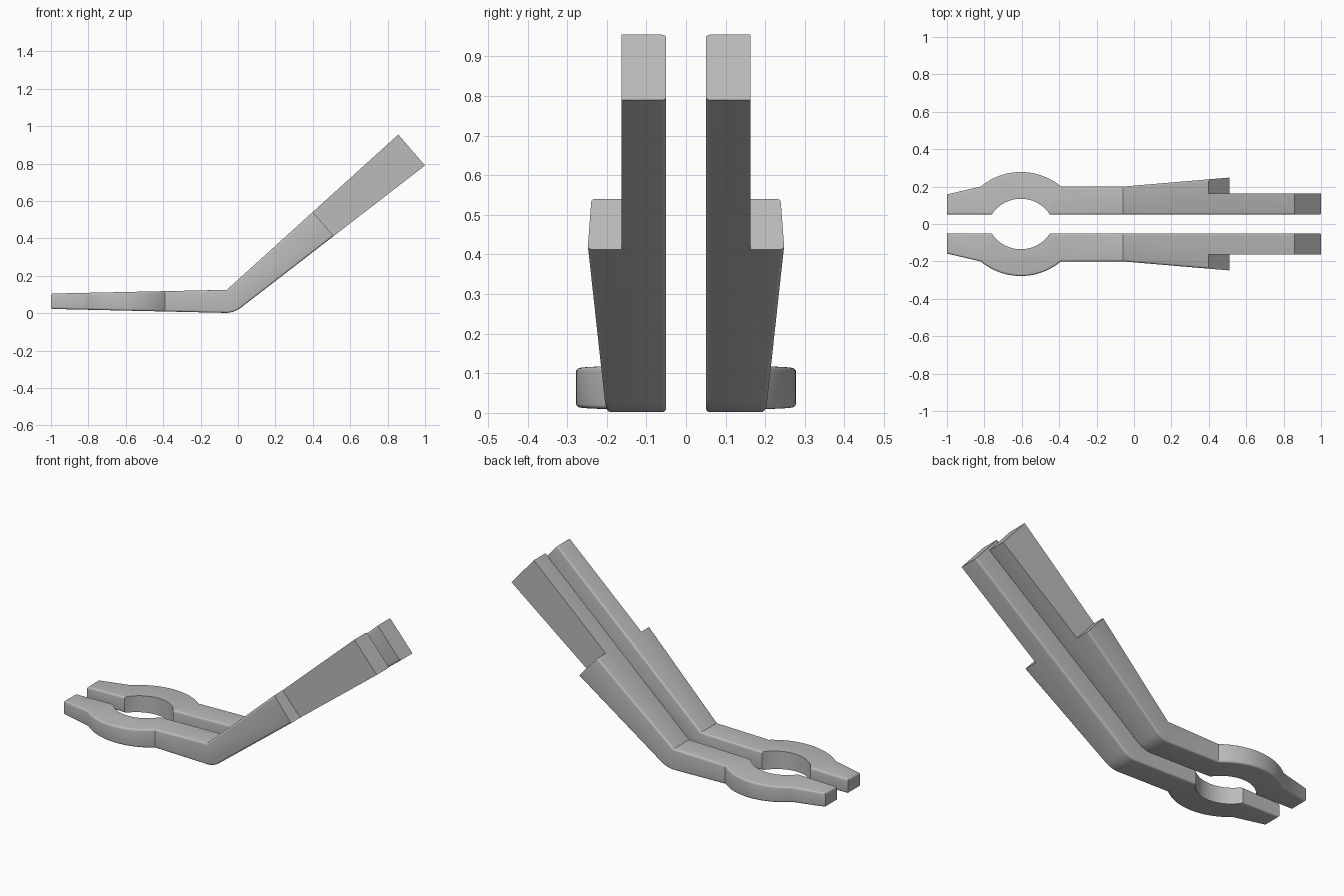
import bpy, bmesh, math
from mathutils import Vector

cube = bpy.data.objects.get("Cube")
if cube:
    bpy.data.objects.remove(cube, do_unlink=True)

grey = bpy.data.materials.new("matte grey")
grey.use_nodes = True
grey.diffuse_color = (0.5, 0.5, 0.5, 1)
grey.node_tree.nodes["Principled BSDF"].inputs["Base Color"].default_value = (0.5, 0.5, 0.5, 1)

INNER, NECK, TAIL = 0.05, 0.2, 0.163      # side distances from the centre plane
HOLE_X, HOLE_Y, HOLE_R = -0.605, -0.05, 0.185


def prism(name, outline, place, direction):
    """Solid made by sweeping a flat outline along a direction."""
    bm = bmesh.new()
    face = bm.faces.new([bm.verts.new(place(a, b)) for a, b in outline])
    moved = bmesh.ops.extrude_face_region(bm, geom=[face])["geom"]
    bmesh.ops.translate(bm, vec=Vector(direction),
                        verts=[v for v in moved if isinstance(v, bmesh.types.BMVert)])
    bmesh.ops.recalc_face_normals(bm, faces=bm.faces)
    mesh = bpy.data.meshes.new(name)
    bm.to_mesh(mesh)
    bm.free()
    obj = bpy.data.objects.new(name, mesh)
    bpy.context.collection.objects.link(obj)
    return obj


def arc(cx, cy, r, y_end, steps=28):
    """Arc from left to right over the top, ending at height y_end."""
    start = math.asin((y_end - cy) / r)
    return [(cx + r * math.cos(t), cy + r * math.sin(t))
            for t in (math.pi - start - (math.pi - 2 * start) * i / steps
                      for i in range(steps + 1))]


# Jaw and handle outline seen from above
plan = [(-1, INNER), (-1, 0.158)]
plan += arc(HOLE_X, -0.056, 0.334, NECK)
plan += [(-0.06, NECK), (1.1, 0.298), (1.1, INNER)]
plan += list(reversed(arc(HOLE_X, HOLE_Y, HOLE_R, INNER)))
arm = prism("grip_arm", plan, lambda a, b: (a, b, -0.2), (0, 0, 1.4))

# Bent side profile with a rounded heel
heel = [Vector((-0.07, 0.002)), Vector((-0.022, 0.0)), Vector((0.02, 0.033))]
curve = []
for i in range(9):
    t = i / 8
    curve.append(tuple(heel[0] * (1 - t) ** 2 + heel[1] * 2 * t * (1 - t) + heel[2] * t * t))
side = [(-1, 0.105), (-1, 0.023)] + curve + [(1, 0.79), (0.857, 0.955), (-0.06, 0.125)]
side_cutter = prism("side_cutter", side, lambda a, b: (a, -0.3, b), (0, 1, 0))

# Step that narrows the tail, square to the handle
step = [(0.29, 0.665), (0.62, 0.29), (1.3, 0.8), (0.9, 1.3)]
step_cutter = prism("step_cutter", step, lambda a, b: (a, TAIL, b), (0, 0.5, 0))

for cutter, operation in ((side_cutter, 'INTERSECT'), (step_cutter, 'DIFFERENCE')):
    mod = arm.modifiers.new("shape", 'BOOLEAN')
    mod.object, mod.operation, mod.solver = cutter, operation, 'EXACT'
bpy.context.view_layer.update()
shaped = bpy.data.meshes.new_from_object(
    arm.evaluated_get(bpy.context.evaluated_depsgraph_get()))
arm.modifiers.clear()
arm.data = shaped
for cutter in (side_cutter, step_cutter):
    bpy.data.objects.remove(cutter, do_unlink=True)

# Round the long edges, leaving the hole, the step and the tail end crisp
bm = bmesh.new()
bm.from_mesh(shaped)
bmesh.ops.remove_doubles(bm, verts=bm.verts, dist=0.0001)


def is_long_edge(e):
    if len(e.link_faces) != 2:
        return False
    flat, wall = sorted(e.link_faces, key=lambda f: -abs(f.normal.z))
    if abs(flat.normal.z) < 0.69 or abs(wall.normal.z) > 0.05:
        return False
    mid = (e.verts[0].co + e.verts[1].co) / 2
    on_tail = mid.x > 0.35 and abs(mid.y - TAIL) < 0.002
    in_hole = mid.y > INNER + 0.001 and math.hypot(mid.x - HOLE_X, mid.y - HOLE_Y) < HOLE_R + 0.005
    return not on_tail and not in_hole


bmesh.ops.bevel(bm, geom=[e for e in bm.edges if is_long_edge(e)], offset=0.012,
                segments=4, profile=0.5, affect='EDGES', clamp_overlap=True)
bmesh.ops.recalc_face_normals(bm, faces=bm.faces)
bm.to_mesh(shaped)
bm.free()
shaped.materials.clear()
shaped.materials.append(grey)

# Matching arm on the other side
mirror = arm.modifiers.new("other arm", 'MIRROR')
mirror.use_axis = (False, True, False)
mirror.use_mirror_merge = False

bpy.ops.object.select_all(action='DESELECT')
arm.select_set(True)
bpy.context.view_layer.objects.active = arm
bpy.ops.object.shade_smooth_by_angle(angle=math.radians(30))
